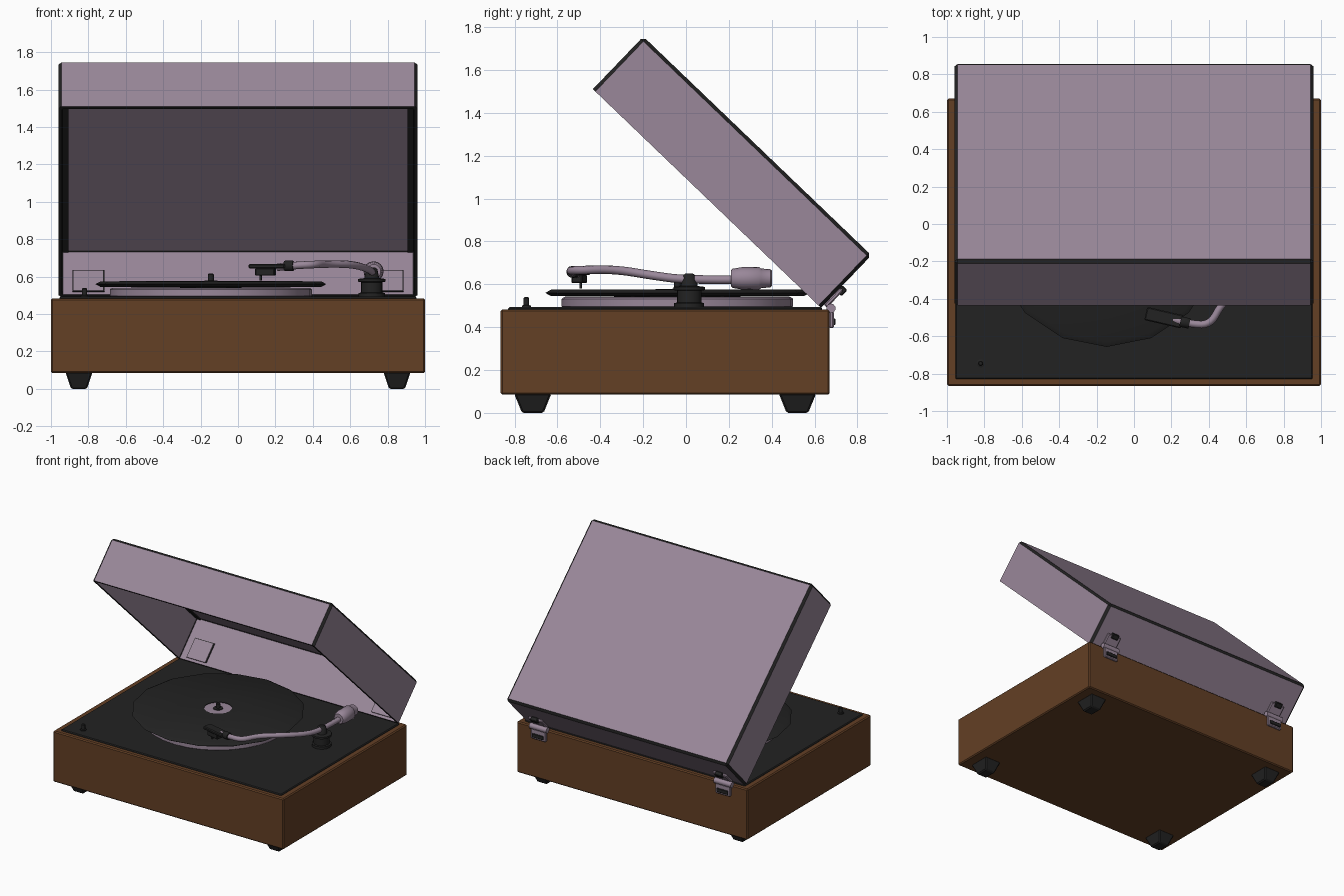
import bpy, bmesh, math
from mathutils import Matrix, Vector

if "Cube" in bpy.data.objects:
    bpy.data.objects.remove(bpy.data.objects["Cube"])


def material(name, rgb):
    m = bpy.data.materials.new(name)
    m.diffuse_color = (*rgb, 1)
    m.use_nodes = True
    m.node_tree.nodes["Principled BSDF"].inputs["Base Color"].default_value = m.diffuse_color
    return m


WOOD = material("brown wood", (0.125, 0.050, 0.018))
BLACK = material("black", (0.0165, 0.0165, 0.0165))
MAUVE = material("mauve grey", (0.32, 0.243, 0.32))


def finish(bm, name, mats, matrix=Matrix(), smooth=False):
    bmesh.ops.recalc_face_normals(bm, faces=bm.faces)
    me = bpy.data.meshes.new(name)
    bm.to_mesh(me)
    bm.free()
    ob = bpy.data.objects.new(name, me)
    bpy.context.collection.objects.link(ob)
    for m in mats:
        me.materials.append(m)
    ob.matrix_world = matrix
    if smooth:
        bpy.ops.object.select_all(action='DESELECT')
        ob.select_set(True)
        bpy.context.view_layer.objects.active = ob
        bpy.ops.object.shade_smooth_by_angle(angle=math.radians(40))
    return ob


def box(name, lo, hi, mat, bevel=0.0, matrix=Matrix(), taper=1.0):
    """Box between two corners; taper scales its bottom face."""
    lo, hi = Vector(lo), Vector(hi)
    mid, size = (lo + hi) / 2, hi - lo
    bm = bmesh.new()
    bmesh.ops.create_cube(bm, size=1)
    for v in bm.verts:
        k = taper if v.co.z < 0 else 1
        v.co = mid + Vector((v.co.x * size.x * k, v.co.y * size.y * k, v.co.z * size.z))
    if bevel:
        bmesh.ops.bevel(bm, geom=bm.edges[:], offset=bevel, segments=1, affect='EDGES')
    return finish(bm, name, [mat], matrix)


def lathe(name, profile, mat, matrix, sides=16, closed=False):
    """Revolve (radius, height) points about local z."""
    bm = bmesh.new()
    rings = [[bm.verts.new((r * math.cos(2 * math.pi * i / sides),
                            r * math.sin(2 * math.pi * i / sides), z))
              for i in range(sides)] for r, z in profile]
    pairs = list(zip(rings, rings[1:]))
    if closed:
        pairs.append((rings[-1], rings[0]))
    for a, b in pairs:
        for i in range(sides):
            j = (i + 1) % sides
            bm.faces.new((a[i], a[j], b[j], b[i]))
    if not closed:
        bm.faces.new(rings[0])
        bm.faces.new(rings[-1])
    return finish(bm, name, [mat], matrix, smooth=True)


def at(x, y, z=0):
    return Matrix.Translation((x, y, z))


def tube(name, pts, radius, mat):
    cu = bpy.data.curves.new(name, 'CURVE')
    cu.dimensions = '3D'
    cu.bevel_depth, cu.bevel_resolution, cu.use_fill_caps = radius, 2, True
    sp = cu.splines.new('NURBS')
    sp.points.add(len(pts) - 1)
    for p, c in zip(sp.points, pts):
        p.co = (*c, 1)
    sp.use_endpoint_u, sp.order_u, sp.resolution_u = True, 3, 5
    cu.materials.append(mat)
    ob = bpy.data.objects.new(name, cu)
    bpy.context.collection.objects.link(ob)
    bpy.ops.object.select_all(action='DESELECT')
    ob.select_set(True)
    bpy.context.view_layer.objects.active = ob
    bpy.ops.object.convert(target='MESH')


# Plinth, deck and feet
box("plinth", (-1, -0.865, 0.085), (1, 0.67, 0.483), WOOD, 0.008)
box("deck", (-0.955, -0.83, 0.45), (0.955, 0.635, 0.493), BLACK, 0.006)
for x in (-0.85, 0.85):
    for y in (-0.715, 0.52):
        box("foot", (x - 0.073, y - 0.087, 0), (x + 0.073, y + 0.087, 0.09), BLACK, 0.008, taper=0.58)

# Platter, record, label and spindle
hub = at(-0.145, -0.04)
lathe("platter", [(0.53, 0.49), (0.54, 0.497), (0.54, 0.532), (0.53, 0.54)], MAUVE, hub, 32)
lathe("record", [(0.1, 0.54), (0.59, 0.545), (0.617, 0.56), (0.59, 0.575), (0.1, 0.577)],
      BLACK, hub, 16, closed=True)
lathe("record_label", [(0.1, 0.54), (0.1, 0.573)], MAUVE, hub, 16)
lathe("spindle", [(0.035, 0.57), (0.035, 0.578), (0.016, 0.58), (0.016, 0.612), (0.01, 0.617)],
      BLACK, hub, 12)

# Speed knob
lathe("knob", [(0.022, 0.49), (0.022, 0.5), (0.014, 0.503), (0.014, 0.535), (0.009, 0.54)],
      BLACK, at(-0.82, -0.745), 10)

# Tonearm pivot, arm, counterweight and head
lathe("tonearm_base", [(0.07, 0.49), (0.07, 0.512), (0.058, 0.515), (0.058, 0.57), (0.073, 0.573),
                       (0.073, 0.588), (0.04, 0.592), (0.03, 0.64), (0.018, 0.65)],
      BLACK, at(0.715, 0.015), 16)
tube("tonearm", [(0.725, 0.24, 0.622), (0.72, 0.0, 0.62), (0.70, -0.15, 0.64), (0.61, -0.31, 0.667),
                 (0.47, -0.42, 0.668), (0.41, -0.54, 0.665), (0.30, -0.535, 0.66),
                 (0.21, -0.512, 0.65)], 0.02, MAUVE)
lathe("counterweight", [(0.038, 0), (0.045, 0.008), (0.052, 0.05), (0.054, 0.13), (0.046, 0.14),
                        (0.042, 0.185), (0.034, 0.192)],
      MAUVE, at(0.725, 0.21, 0.628) @ Matrix.Rotation(-math.pi / 2, 4, 'X'), 16)
head = at(0.17, -0.503, 0.65) @ Matrix.Rotation(math.radians(-13), 4, 'Z')
box("headshell", (-0.11, -0.036, -0.006), (0.09, 0.036, 0.018), BLACK, 0.006, head)
box("cartridge", (-0.075, -0.026, -0.045), (0.03, 0.026, -0.004), BLACK, 0.005, head)
box("stylus", (-0.055, -0.005, -0.07), (-0.045, 0.005, -0.04), BLACK, 0, head)
lathe("head_collar", [(0.026, 0.08), (0.028, 0.085), (0.028, 0.125), (0.026, 0.13)], BLACK,
      head @ at(0, 0, 0.008) @ Matrix.Rotation(math.pi / 2, 4, 'Y'), 12)

# Open lid: a shell with dark edges, tilted about its rear lower edge
tilt = at(0, 0.63, 0.49) @ Matrix.Rotation(-0.7645, 4, 'X')
L, D, W = 1.475, 0.34, 0.96
bm = bmesh.new()
bmesh.ops.create_cube(bm, size=1)
for v in bm.verts:
    v.co = Vector((v.co.x * 2 * W, (v.co.y - 0.5) * L, (v.co.z + 0.5) * D))
bm.faces.ensure_lookup_table()
bmesh.ops.delete(bm, geom=[f for f in bm.faces if f.calc_center_median().z < 0.01], context='FACES')
bmesh.ops.bevel(bm, geom=[e for e in bm.edges if not e.is_boundary], offset=0.016,
                segments=1, affect='EDGES', material=1)
lid = finish(bm, "lid", [MAUVE, BLACK], tilt)
mod = lid.modifiers.new("wall", 'SOLIDIFY')
mod.thickness, mod.offset, mod.material_offset_rim = 0.022, -1, 1
for s in (-1, 1):
    x0, x1 = sorted((s * 0.905, s * 0.939))
    box("lid_corner_trim", (x0, -L + 0.022, D - 0.03), (x1, -0.022, D - 0.021), BLACK, 0, tilt)

# Hinges: lower leaf, barrel, upper leaf outside, fixing plate inside
for s in (-1, 1):
    x = s * 0.8
    box("hinge_lower_leaf", (x - 0.065, 0.668, 0.395), (x + 0.065, 0.69, 0.475), MAUVE, 0.006)
    box("hinge_clip", (x - 0.05, 0.688, 0.41), (x + 0.05, 0.698, 0.44), BLACK, 0.003)
    lathe("hinge_barrel", [(0.022, -0.075), (0.022, 0.075)], MAUVE,
          at(x, 0.676, 0.488) @ Matrix.Rotation(math.pi / 2, 4, 'Y'), 10)
    box("hinge_upper_leaf", (x - 0.06, -0.002, 0.02), (x + 0.06, 0.02, 0.13), MAUVE, 0.006, tilt)
    box("hinge_bolt", (x - 0.03, 0.0, 0.105), (x + 0.03, 0.032, 0.145), BLACK, 0.005, tilt)
    box("hinge_plate_border", (x - 0.085, -0.026, 0.02), (x + 0.085, -0.02, 0.175), BLACK, 0, tilt)
    box("hinge_inner_plate", (x - 0.079, -0.031, 0.02), (x + 0.079, -0.022, 0.169), MAUVE, 0, tilt)
